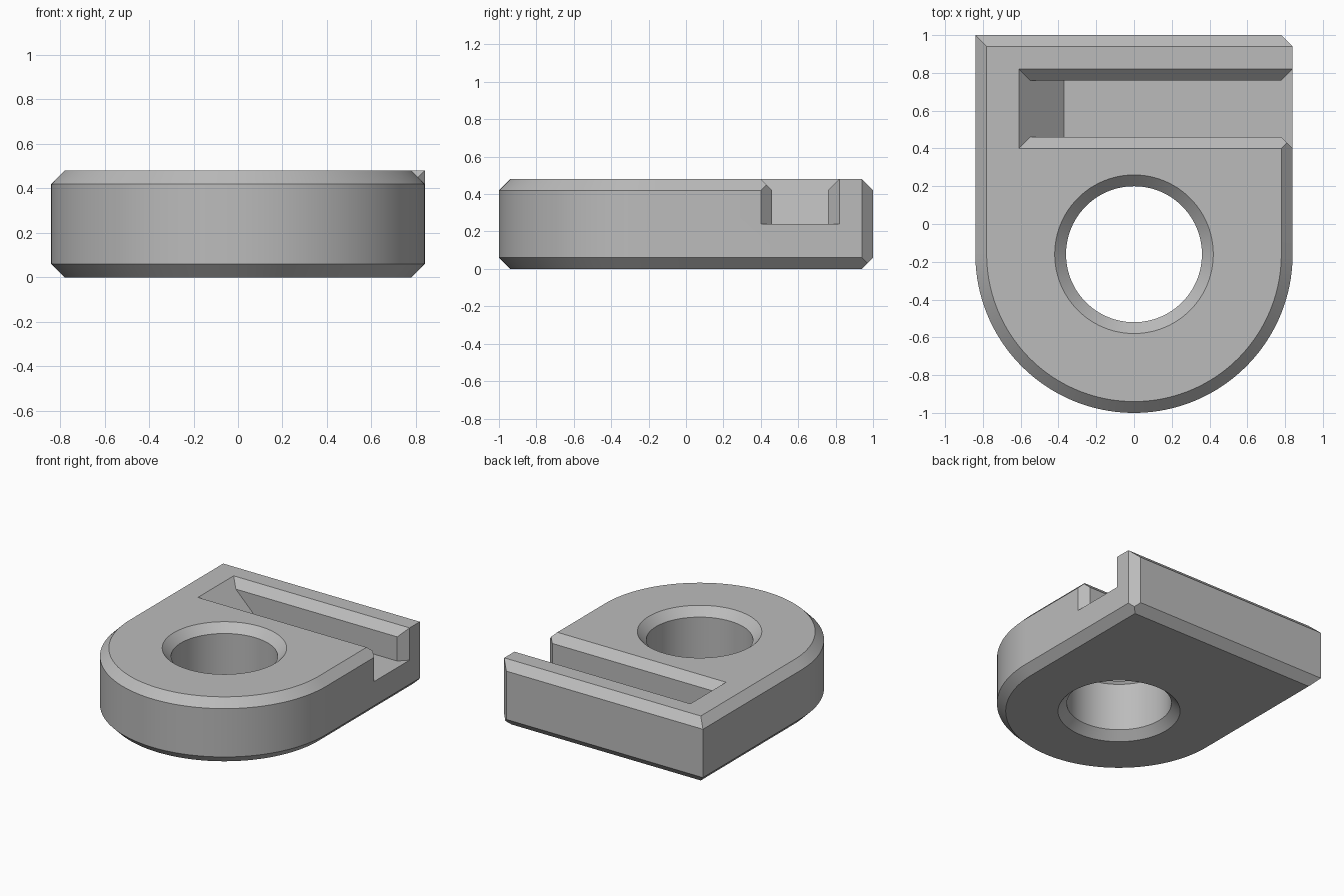
import bpy, bmesh, math

if "Cube" in bpy.data.objects:
    bpy.data.objects.remove(bpy.data.objects["Cube"], do_unlink=True)

HALF, HEIGHT, BEVEL, HOLE_Y = 0.84, 0.48, 0.06, -0.16

grey = bpy.data.materials.new("plain grey")
grey.use_nodes = True
grey.diffuse_color = (0.5, 0.5, 0.5, 1)
grey.node_tree.nodes["Principled BSDF"].inputs["Base Color"].default_value = (0.5, 0.5, 0.5, 1)


def loft(name, rings):
    """Closed solid through rings of equal point count."""
    bm = bmesh.new()
    loops = [[bm.verts.new(p) for p in ring] for ring in rings]
    for low, high in zip(loops, loops[1:]):
        for i in range(len(low)):
            j = (i + 1) % len(low)
            bm.faces.new((low[i], low[j], high[j], high[i]))
    bm.faces.new(loops[0][::-1])
    bm.faces.new(loops[-1])
    bmesh.ops.recalc_face_normals(bm, faces=bm.faces)
    mesh = bpy.data.meshes.new(name)
    bm.to_mesh(mesh)
    bm.free()
    mesh.materials.append(grey)
    obj = bpy.data.objects.new(name, mesh)
    bpy.context.collection.objects.link(obj)
    return obj


def prism(name, plan, low, high):
    return loft(name, [[(x, y, z) for x, y in plan] for z in (low, high)])


def outline(inset, z, open_side=False):
    """Rounded front and square back; open_side keeps the rear side wall upright."""
    r = HALF - inset
    steps = 80
    ring = []
    for i in range(steps + 1):
        a = math.pi + math.pi * i / steps
        ring.append((r * math.cos(a), HOLE_Y + r * math.sin(a), z))
    side = HALF if open_side else r
    ring += [(r, 0.6, z), (side, 0.62, z), (side, 1 - inset, z), (-r, 1 - inset, z)]
    return ring


def circle(radius, z, steps=96):
    return [(radius * math.cos(math.tau * i / steps),
             HOLE_Y + radius * math.sin(math.tau * i / steps), z) for i in range(steps)]


def slot_ring(z):
    """Slot section: sloped closed end, flared top edges."""
    flare = max(0, z - HEIGHT + BEVEL)
    end = -0.37 - (z - 0.24)
    return [(end, 0.46 - flare, z), (1, 0.46 - flare, z),
            (1, 0.76 + flare, z), (end, 0.76 + flare, z)]


# Main body with bevelled rims
body = loft("bracket_body", [
    outline(BEVEL, 0), outline(0, BEVEL),
    outline(0, HEIGHT - BEVEL), outline(BEVEL, HEIGHT, True)])

# Round hole, countersunk at both ends
hole = loft("hole_cutter", [
    circle(0.48, -0.06), circle(0.36, BEVEL),
    circle(0.36, HEIGHT - BEVEL), circle(0.48, HEIGHT + 0.06)])

# Slot, its flared mouth, and the clipped rear corner
slot = loft("slot_cutter", [slot_ring(z) for z in (0.24, 0.42, 0.54)])
mouth = prism("mouth_cutter", [(0.78, 0.46), (0.9, 0.34), (0.9, 0.88), (0.78, 0.76)], 0.24, 0.6)
corner = prism("corner_cutter", [(0.68, 1.1), (0.94, 0.84), (1.1, 1.1)], -0.1, 0.6)

bpy.ops.object.select_all(action='DESELECT')
bpy.context.view_layer.objects.active = body
body.select_set(True)
for cutter in (hole, slot, mouth, corner):
    cutter.hide_render = True
    cut = body.modifiers.new(cutter.name, 'BOOLEAN')
    cut.operation = 'DIFFERENCE'
    cut.solver = 'EXACT'
    cut.object = cutter
    bpy.ops.object.modifier_apply(modifier=cut.name)
    bpy.data.objects.remove(cutter, do_unlink=True)

bpy.ops.object.shade_smooth_by_angle(angle=math.radians(30))
